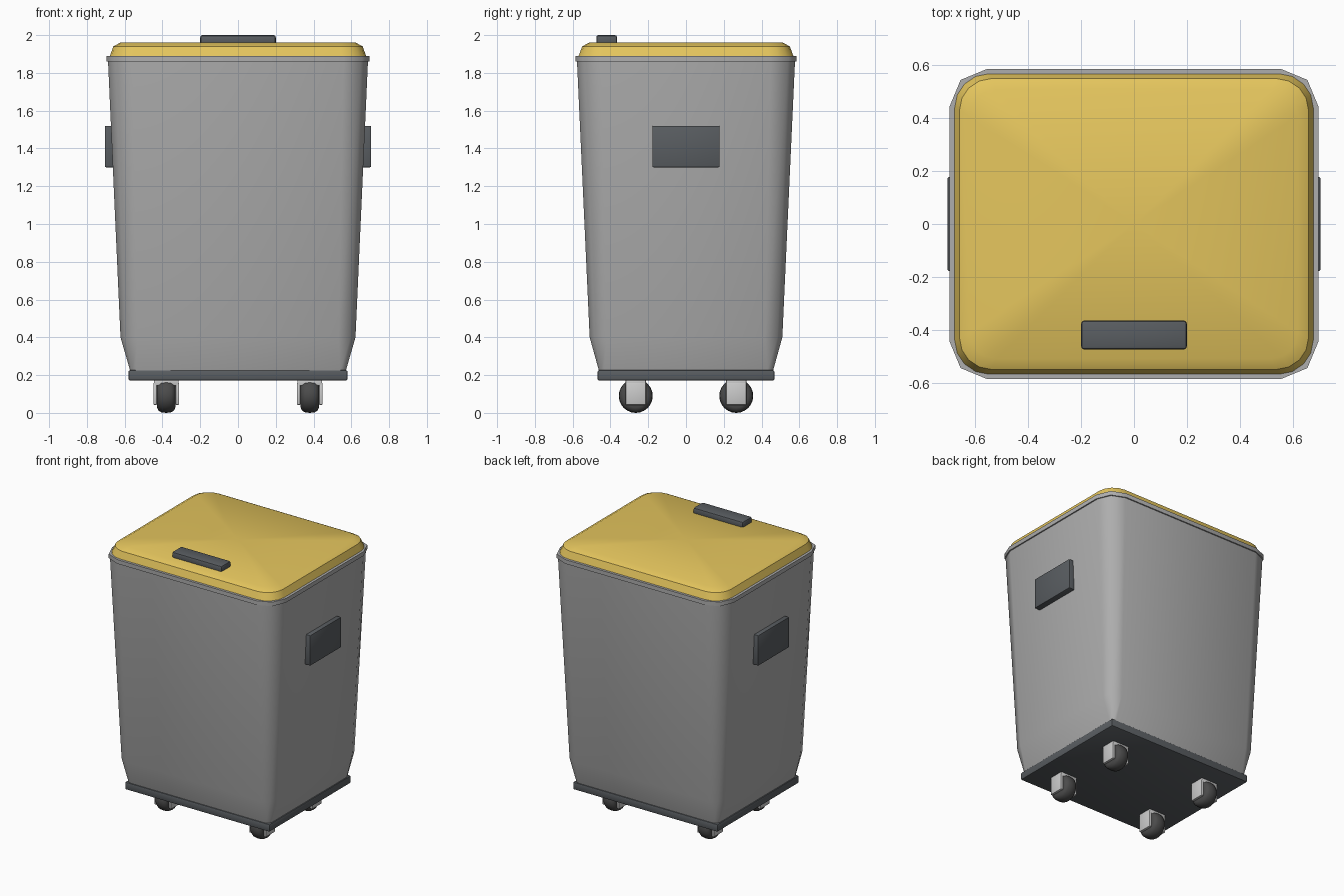
import bpy, bmesh, math
from mathutils import Matrix

if "Cube" in bpy.data.objects:
    bpy.data.objects.remove(bpy.data.objects["Cube"])


def material(name, rgb):
    m = bpy.data.materials.new(name)
    m.diffuse_color = (*rgb, 1)
    m.use_nodes = True
    m.node_tree.nodes["Principled BSDF"].inputs["Base Color"].default_value = m.diffuse_color
    return m


GREY = material("body_grey", (0.42, 0.42, 0.42))
YELLOW = material("lid_yellow", (0.78, 0.56, 0.11))
DARK = material("dark_plastic", (0.10, 0.11, 0.12))
RUBBER = material("rubber", (0.07, 0.07, 0.07))


def finish(bm, name, mat=None, angle=40):
    bmesh.ops.recalc_face_normals(bm, faces=bm.faces)
    me = bpy.data.meshes.new(name)
    bm.to_mesh(me)
    bm.free()
    ob = bpy.data.objects.new(name, me)
    bpy.context.collection.objects.link(ob)
    if mat:
        me.materials.append(mat)
    bpy.ops.object.select_all(action='DESELECT')
    ob.select_set(True)
    bpy.context.view_layer.objects.active = ob
    bpy.ops.object.shade_smooth_by_angle(angle=math.radians(angle))
    return ob


def rounded_rect(hx, hy, r, seg):
    pts = []
    for q, (sx, sy) in enumerate([(1, 1), (-1, 1), (-1, -1), (1, -1)]):
        for i in range(seg + 1):
            a = math.pi / 2 * (q + i / seg)
            pts.append((sx * (hx - r) + r * math.cos(a), sy * (hy - r) + r * math.sin(a)))
    return pts


def loft(name, rings, seg, mat, angle=50, fan=False):
    """Stack of rounded rectangles (z, half x, half y, radius), capped."""
    bm = bmesh.new()
    loops = [[bm.verts.new((x, y, z)) for x, y in rounded_rect(hx, hy, r, seg)]
             for z, hx, hy, r in rings]
    n = len(loops[0])
    for a, b in zip(loops, loops[1:]):
        for i in range(n):
            j = (i + 1) % n
            bm.faces.new((a[i], a[j], b[j], b[i]))
    bm.faces.new(loops[0][::-1])
    top = bm.faces.new(loops[-1])
    if fan:
        bmesh.ops.poke(bm, faces=[top])
    return finish(bm, name, mat, angle)


def box(name, lo, hi, mat=None, bevel=0.01):
    bm = bmesh.new()
    size = [h - l for l, h in zip(lo, hi)]
    mid = [(h + l) / 2 for l, h in zip(lo, hi)]
    bmesh.ops.create_cube(bm, size=1, matrix=Matrix.Translation(mid) @ Matrix.Diagonal((*size, 1)))
    bmesh.ops.bevel(bm, geom=bm.edges[:], offset=bevel, segments=2, profile=0.5, affect='EDGES')
    return finish(bm, name, mat)


def wheel(name, cx, cy, cz, profile, mat, n=24):
    """Revolve an (x offset, radius) profile about the x axis."""
    bm = bmesh.new()
    loops = [[bm.verts.new((cx + x, cy + r * math.cos(2 * math.pi * i / n),
                            cz + r * math.sin(2 * math.pi * i / n))) for i in range(n)]
             for x, r in profile]
    for a, b in zip(loops, loops[1:]):
        for i in range(n):
            j = (i + 1) % n
            bm.faces.new((a[i], a[j], b[j], b[i]))
    bm.faces.new(loops[0])
    bm.faces.new(loops[-1])
    return finish(bm, name, mat)


# tapered bin body and its rim
loft("bin_body", [(0.22, 0.57, 0.46, 0.03), (0.40, 0.622, 0.51, 0.09),
                  (1.86, 0.688, 0.577, 0.13)], 2, GREY)
loft("bin_rim", [(1.86, 0.697, 0.586, 0.14), (1.89, 0.697, 0.586, 0.14)], 2, GREY)

# lid: sloped skirt, then a softly shaded crown
loft("lid_skirt", [(1.885, 0.68, 0.57, 0.13), (1.94, 0.66, 0.55, 0.12)], 4, YELLOW)
loft("lid_top", [(1.94, 0.66, 0.55, 0.12), (1.962, 0.62, 0.51, 0.10)], 4, YELLOW, fan=True)
box("lid_handle", (-0.2, -0.475, 1.945), (0.2, -0.365, 2.0), DARK, 0.012)

# base plate
box("base_plate", (-0.58, -0.468, 0.172), (0.58, 0.468, 0.226), DARK, 0.008)

# side grips
for s, side in ((1, "right"), (-1, "left")):
    xs = sorted((s * 0.64, s * 0.705))
    box(side + "_grip", (xs[0], -0.178, 1.30), (xs[1], 0.178, 1.52), DARK, 0.006)

# casters: tyre, axle and fork
TYRE = [(-0.048, 0.062), (-0.042, 0.077), (-0.026, 0.087), (0, 0.09),
        (0.026, 0.087), (0.042, 0.077), (0.048, 0.062)]
for sx, nx in ((1, "right"), (-1, "left")):
    for sy, ny in ((-1, "front"), (1, "back")):
        cx, cy, tag = sx * 0.38, sy * 0.266, f"{ny}_{nx}_caster"
        wheel(tag + "_tyre", cx, cy, 0.09, TYRE, RUBBER)
        wheel(tag + "_axle", cx, cy, 0.09, [(-0.062, 0.03), (0.062, 0.03)], RUBBER, 12)
        box(tag + "_fork_top", (cx - 0.066, cy - 0.054, 0.145), (cx + 0.066, cy + 0.054, 0.175), None, 0.004)
        for k in (-1, 1):
            xs = sorted((cx + k * 0.049, cx + k * 0.068))
            box(tag + "_fork_side", (xs[0], cy - 0.054, 0.042), (xs[1], cy + 0.054, 0.16), None, 0.005)
